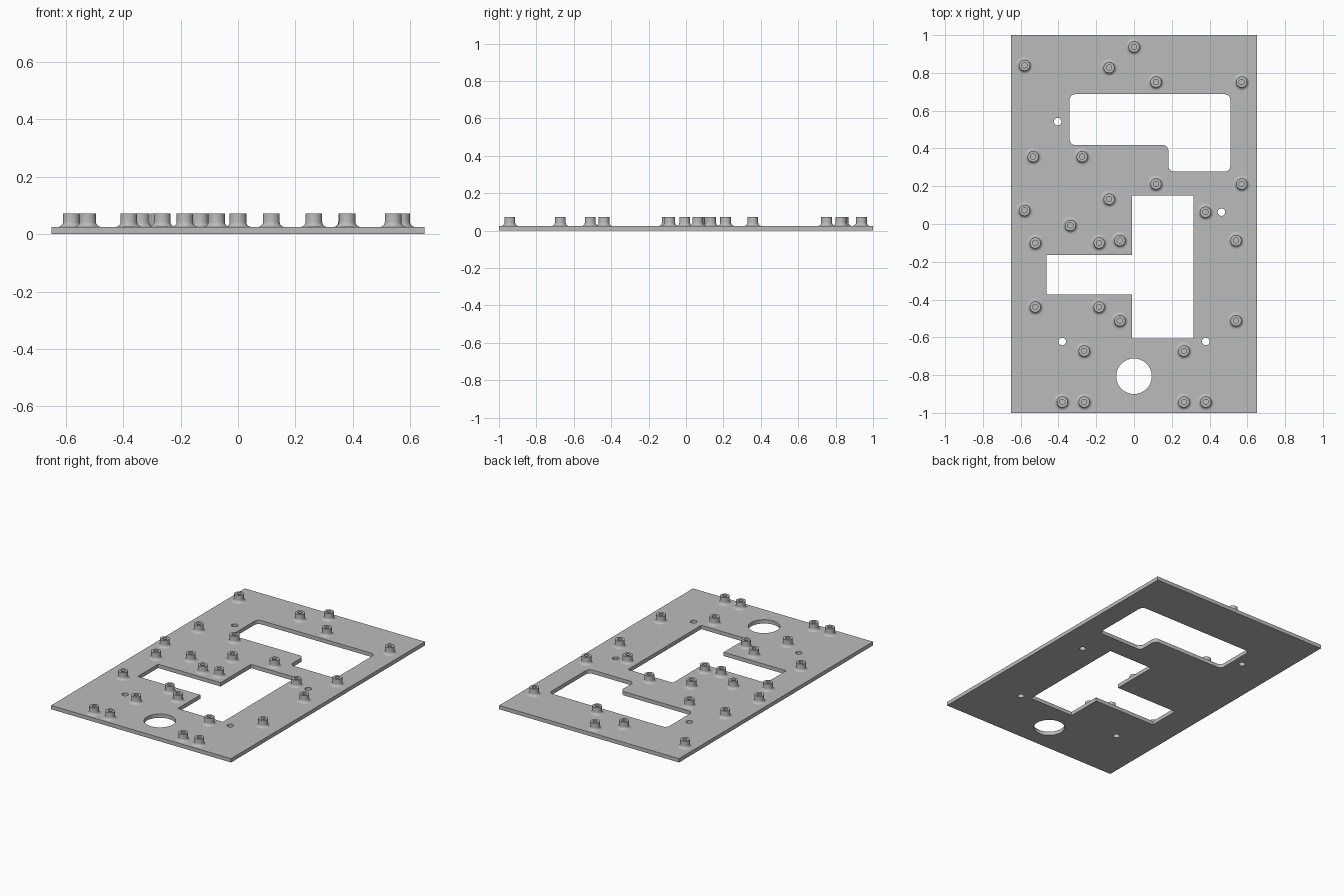
import bpy
import bmesh
from math import pi, cos, sin, radians
from mathutils import Vector

cube = bpy.data.objects.get("Cube")
if cube:
    bpy.data.objects.remove(cube, do_unlink=True)

THICK, TOP = 0.025, 0.072

grey = bpy.data.materials.new("plain grey")
grey.use_nodes = True
colour = (0.5, 0.5, 0.5, 1)
grey.diffuse_color = colour
grey.node_tree.nodes["Principled BSDF"].inputs["Base Color"].default_value = colour


def circle(x, y, r, n=32):
    return [(x + r * cos(2 * pi * i / n), y + r * sin(2 * pi * i / n)) for i in range(n)]


def rounded(corners, r, steps=6):
    """Round every right-angled corner of an outline."""
    out = []
    for i, c in enumerate(corners):
        p = Vector(c)
        a = (Vector(corners[i - 1]) - p).normalized()
        b = (Vector(corners[(i + 1) % len(corners)]) - p).normalized()
        centre = p + r * (a + b)
        for k in range(steps + 1):
            t = pi / 2 * k / steps
            out.append(centre - r * (b * cos(t) + a * sin(t)))
    return out


def smooth(obj):
    bpy.ops.object.select_all(action="DESELECT")
    obj.select_set(True)
    bpy.context.view_layer.objects.active = obj
    bpy.ops.object.shade_smooth_by_angle(angle=radians(35))


# Plate outline and its openings
outlines = [
    [(-0.65, -1), (0.65, -1), (0.65, 1), (-0.65, 1)],
    rounded([(-0.341, 0.687), (0.51, 0.687), (0.51, 0.277),
             (0.182, 0.277), (0.182, 0.418), (-0.341, 0.418)], 0.03),
    [(-0.011, 0.15), (0.314, 0.15), (0.314, -0.605), (-0.011, -0.605),
     (-0.011, -0.373), (-0.463, -0.373), (-0.463, -0.164), (-0.011, -0.164)],
    circle(0, -0.806, 0.094, 48),
]
for x, y in [(-0.404, 0.542), (0.463, 0.063), (-0.38, -0.622), (0.38, -0.622)]:
    outlines.append(circle(x, y, 0.02, 24))

# Flat filled curve, thickened and turned into a mesh
curve = bpy.data.curves.new("plate_outline", "CURVE")
curve.dimensions = "2D"
curve.fill_mode = "BOTH"
curve.extrude = THICK / 2
for pts in outlines:
    spline = curve.splines.new("POLY")
    spline.points.add(len(pts) - 1)
    for point, (x, y) in zip(spline.points, pts):
        point.co = (x, y, 0, 1)
    spline.use_cyclic_u = True
helper = bpy.data.objects.new("plate_outline", curve)
bpy.context.collection.objects.link(helper)
bpy.context.view_layer.update()
depsgraph = bpy.context.evaluated_depsgraph_get()
mesh = bpy.data.meshes.new_from_object(helper.evaluated_get(depsgraph))
bpy.data.objects.remove(helper, do_unlink=True)

bm = bmesh.new()
bm.from_mesh(mesh)
bmesh.ops.remove_doubles(bm, verts=bm.verts, dist=0.0001)
bmesh.ops.translate(bm, verts=bm.verts, vec=(0, 0, THICK / 2))
bmesh.ops.recalc_face_normals(bm, faces=bm.faces)
bm.to_mesh(mesh)
bm.free()
mesh.materials.clear()
mesh.materials.append(grey)
plate = bpy.data.objects.new("plate", mesh)
bpy.context.collection.objects.link(plate)
smooth(plate)

# Standoff: lathed post with a blind hole and a filleted foot
R, HOLE, FILLET = 0.029, 0.014, 0.017
profile = [(0, THICK + 0.002), (HOLE, THICK + 0.002), (HOLE, TOP), (R, TOP)]
for k in range(7):
    t = pi / 2 * k / 6
    profile.append((R + FILLET * (1 - cos(t)), THICK + FILLET * (1 - sin(t))))

bm = bmesh.new()
verts = [bm.verts.new((r, 0, z)) for r, z in profile]
edges = [bm.edges.new(pair) for pair in zip(verts, verts[1:])]
bmesh.ops.spin(bm, geom=verts + edges, cent=(0, 0, 0), axis=(0, 0, 1),
               angle=2 * pi, steps=32, use_merge=True)
bmesh.ops.remove_doubles(bm, verts=bm.verts, dist=0.0001)
bmesh.ops.recalc_face_normals(bm, faces=bm.faces)
if max(bm.faces, key=lambda f: f.calc_center_median().z).normal.z < 0:
    bmesh.ops.reverse_faces(bm, faces=bm.faces)
post = bpy.data.meshes.new("standoff")
bm.to_mesh(post)
bm.free()
post.materials.append(grey)

# Standoff positions, rectangular groups first
spots = [(x, y) for x in (0.116, 0.57) for y in (0.752, 0.212)]
spots += [(x, y) for x in (-0.523, -0.185) for y in (-0.1, -0.439)]
spots += [(x, y) for x in (-0.075, 0.54) for y in (-0.087, -0.512)]
spots += [(s * x, y) for s in (-1, 1)
          for x, y in [(0.264, -0.672), (0.264, -0.942), (0.38, -0.942)]]
spots += [(0, 0.938), (-0.58, 0.84), (-0.132, 0.828), (-0.534, 0.357),
          (-0.275, 0.357), (-0.132, 0.132), (-0.58, 0.072),
          (0.378, 0.063), (-0.337, -0.007)]
for i, (x, y) in enumerate(spots, 1):
    obj = bpy.data.objects.new(f"standoff_{i}", post)
    obj.location = (x, y, 0)
    bpy.context.collection.objects.link(obj)
    if i == 1:
        smooth(obj)
